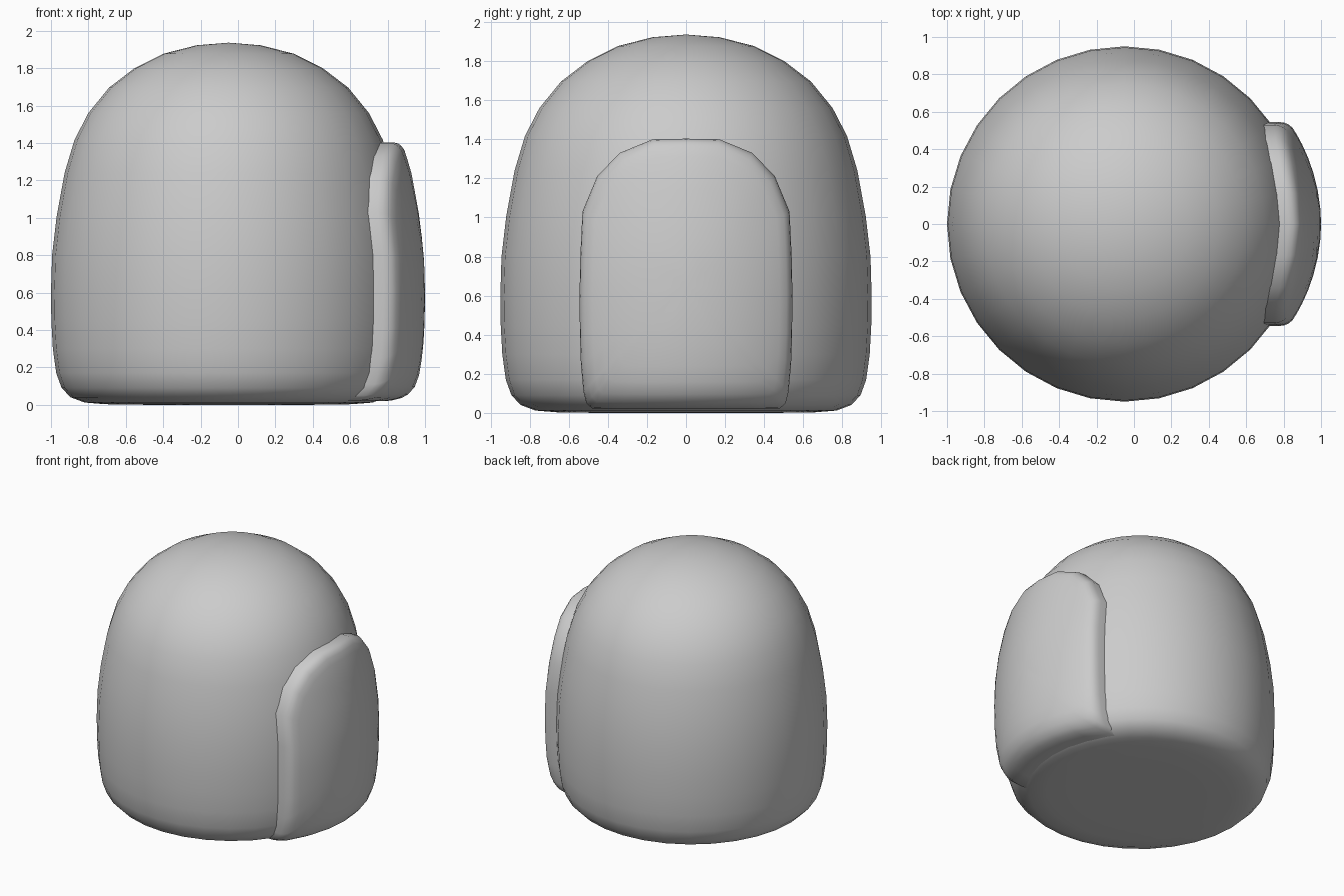
import bpy, bmesh
from math import sin, cos, pi, sqrt

if "Cube" in bpy.data.objects:
    bpy.data.objects.remove(bpy.data.objects["Cube"])

CX = -0.05
PROFILE = [(0.45, 0), (0.66, 0.003), (0.77, 0.012), (0.845, 0.04), (0.893, 0.09),
           (0.922, 0.17), (0.94, 0.3), (0.948, 0.45), (0.95, 0.6), (0.944, 0.8),
           (0.92, 1.005), (0.877, 1.24), (0.824, 1.417), (0.75, 1.56), (0.64, 1.695),
           (0.503, 1.8), (0.348, 1.877), (0.172, 1.922)]
TOP = 1.936


def finish(bm, name):
    bmesh.ops.recalc_face_normals(bm, faces=bm.faces[:])
    for f in bm.faces:
        f.smooth = True
    me = bpy.data.meshes.new(name)
    bm.to_mesh(me)
    bm.free()
    ob = bpy.data.objects.new(name, me)
    bpy.context.collection.objects.link(ob)
    return ob


def skin(bm, rings):
    # quads between successive closed rings
    n = len(rings[0])
    for a, b in zip(rings, rings[1:]):
        for i in range(n):
            j = (i + 1) % n
            bm.faces.new((a[i], a[j], b[j], b[i]))


def cap(bm, ring, co):
    c = bm.verts.new(co)
    for i in range(len(ring)):
        bm.faces.new((ring[i], ring[(i + 1) % len(ring)], c))


def radius(z):
    for (r0, z0), (r1, z1) in zip(PROFILE, PROFILE[1:]):
        if z <= z1:
            return r0 + (r1 - r0) * (z - z0) / (z1 - z0)
    return PROFILE[-1][0]


def surface_x(y, z):
    return CX + sqrt(max(radius(z) ** 2 - y * y, 0))


# domed body
bm = bmesh.new()
N = 32
rings = [[bm.verts.new((CX + r * cos(2 * pi * i / N), r * sin(2 * pi * i / N), z))
          for i in range(N)] for r, z in PROFILE]
skin(bm, rings)
cap(bm, rings[0], (CX, 0, 0))
cap(bm, rings[-1], (CX, 0, TOP))
finish(bm, "domed_body")

# raised arched panel following the body on the right side
half = [(0.17, 1.4), (0.34, 1.33), (0.455, 1.21), (0.53, 1.03), (0.541, 0.8),
        (0.545, 0.6), (0.543, 0.4), (0.538, 0.25), (0.525, 0.11), (0.51, 0.05),
        (0.48, 0.022), (0.34, 0.02), (0.17, 0.02)]
outline = half + [(0, 0.02)] + [(-y, z) for y, z in reversed(half)] + [(0, 1.403)]
ZC = 0.65
bm = bmesh.new()
loops = [(1, -0.06), (1, 0.0), (1, 0.05), (0.993, 0.074), (0.975, 0.09), (0.945, 0.099),
         (0.88, 0.1), (0.78, 0.1), (0.65, 0.1), (0.5, 0.1), (0.33, 0.1), (0.16, 0.1)]
rings = []
for s, off in loops:
    ring = []
    for y, z in outline:
        y, z = y * s, ZC + (z - ZC) * s
        ring.append(bm.verts.new((surface_x(y, z) + off, y, z)))
    rings.append(ring)
skin(bm, rings)
cap(bm, rings[0], (0.6, 0, ZC))
cap(bm, rings[-1], (surface_x(0, ZC) + 0.1, 0, ZC))
finish(bm, "arched_panel")
